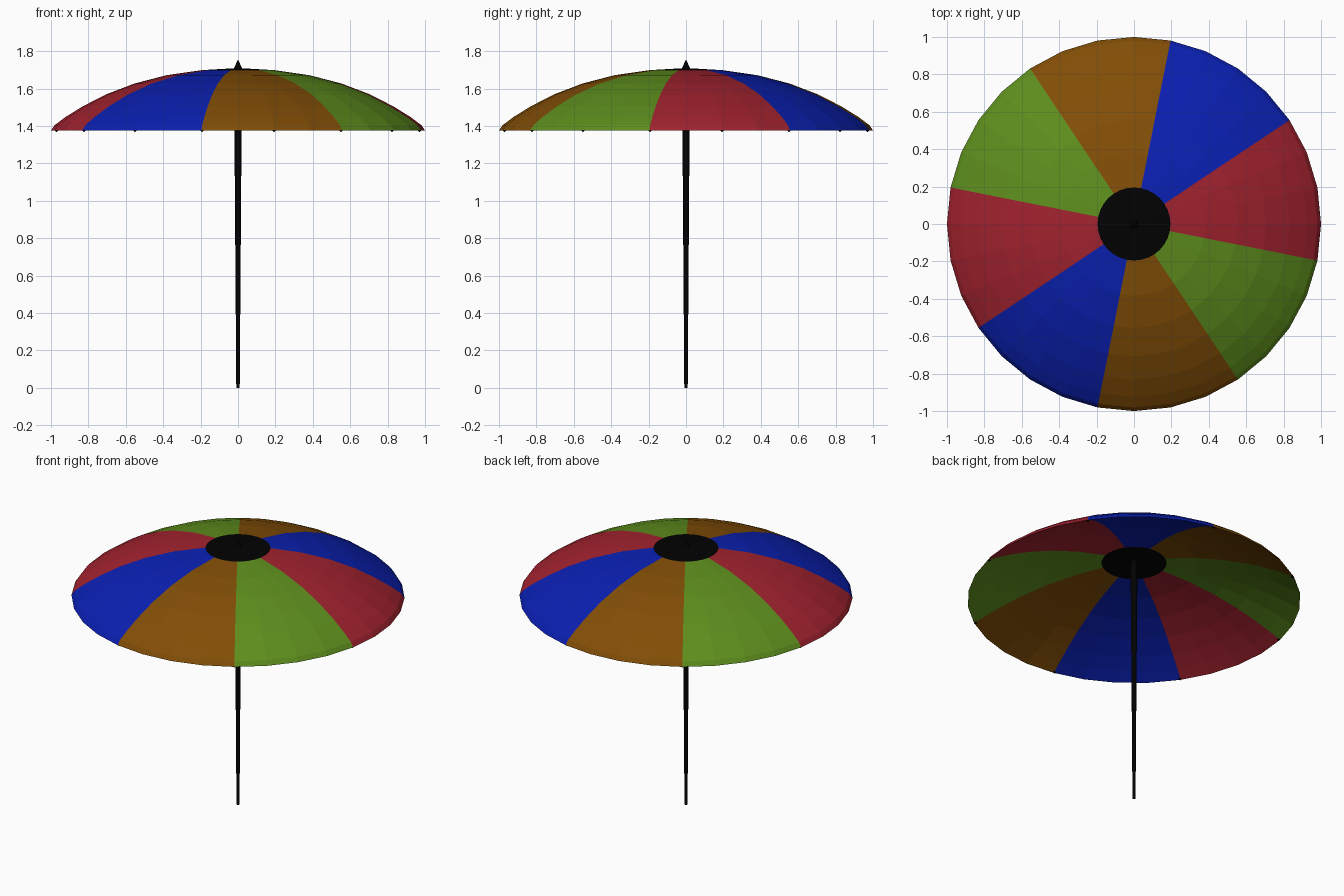
import bpy, bmesh
from math import sin, cos, pi, sqrt, radians

if "Cube" in bpy.data.objects:
    bpy.data.objects.remove(bpy.data.objects["Cube"])

SIDES = 32
RIM_Z = 1.376


def material(name, rgb):
    m = bpy.data.materials.new(name)
    m.diffuse_color = (*rgb, 1)
    m.use_nodes = True
    m.node_tree.nodes["Principled BSDF"].inputs["Base Color"].default_value = m.diffuse_color
    return m


BLACK = material("black", (0.0005, 0.0005, 0.0005))
PANELS = [material("red", (0.36, 0.016, 0.028)),
          material("blue", (0.003, 0.014, 0.44)),
          material("brown", (0.22, 0.075, 0.002)),
          material("green", (0.11, 0.27, 0.012))]


def cap_z(r, h):
    """Height of a unit-radius spherical cap of rise h, standing on the rim."""
    R = (1 + h * h) / (2 * h)
    return RIM_Z + h - R + sqrt(R * R - r * r)


def lathe(name, profile, sides, mats, mat_of=lambda s: 0):
    """Revolve (radius, z) points round the z axis; radius 0 makes a pole."""
    bm = bmesh.new()
    rings = []
    for r, z in profile:
        if r == 0:
            rings.append([bm.verts.new((0, 0, z))] * sides)
        else:
            rings.append([bm.verts.new((r * cos(2 * pi * s / sides),
                                        r * sin(2 * pi * s / sides), z))
                          for s in range(sides)])
    for a, b in zip(rings, rings[1:]):
        for s in range(sides):
            t = (s + 1) % sides
            corners = list(dict.fromkeys((a[s], a[t], b[t], b[s])))
            bm.faces.new(corners).material_index = mat_of(s)
    # Profiles run from rim or foot; outward facing for upper surfaces
    me = bpy.data.meshes.new(name)
    bm.to_mesh(me)
    bm.free()
    for m in mats:
        me.materials.append(m)
    ob = bpy.data.objects.new(name, me)
    bpy.context.collection.objects.link(ob)
    return ob


def panel_of(s):
    return ((s + 1) // 4) % 4


# Canopy: rings bunch toward a steep rim, eight panels of four segments each
radii = [sin(radians(11.25 * k)) for k in range(8, 0, -1)]
bulge = [0, 0.014, 0.017, 0.017, 0.016, 0.012, 0.006, 0]
outer = [(r, cap_z(r, 0.334) + b) for r, b in zip(radii, bulge)]
lathe("canopy", outer, SIDES, PANELS, panel_of)
lathe("crown", [outer[-1], (0, 1.71)], SIDES, [BLACK])

# Lining: shallower underside meeting the canopy at the rim, facing down
inner = [(r, cap_z(r, 0.265)) for r in reversed(radii)]
lathe("lining", inner, SIDES, PANELS, panel_of)
lathe("lining_crown", [(0, RIM_Z + 0.265), inner[0]], SIDES, [BLACK])

# Pointed finial
lathe("finial", [(0.023, 1.705), (0, 1.757)], 16, [BLACK])

# Pole, tapering evenly toward the foot
lathe("pole", [(0, 0), (0.0092, 0), (0.0215, 1.705), (0, 1.705)], 16, [BLACK])

# Small rib tips where the panel seams meet the rim
for i in range(8):
    a = radians(33.75 + 45 * i)
    tip = lathe(f"rib_tip_{i + 1}", [(0, -0.009), (0.009, 0), (0, 0.009)], 8, [BLACK])
    tip.location = (0.99 * cos(a), 0.99 * sin(a), RIM_Z - 0.001)
